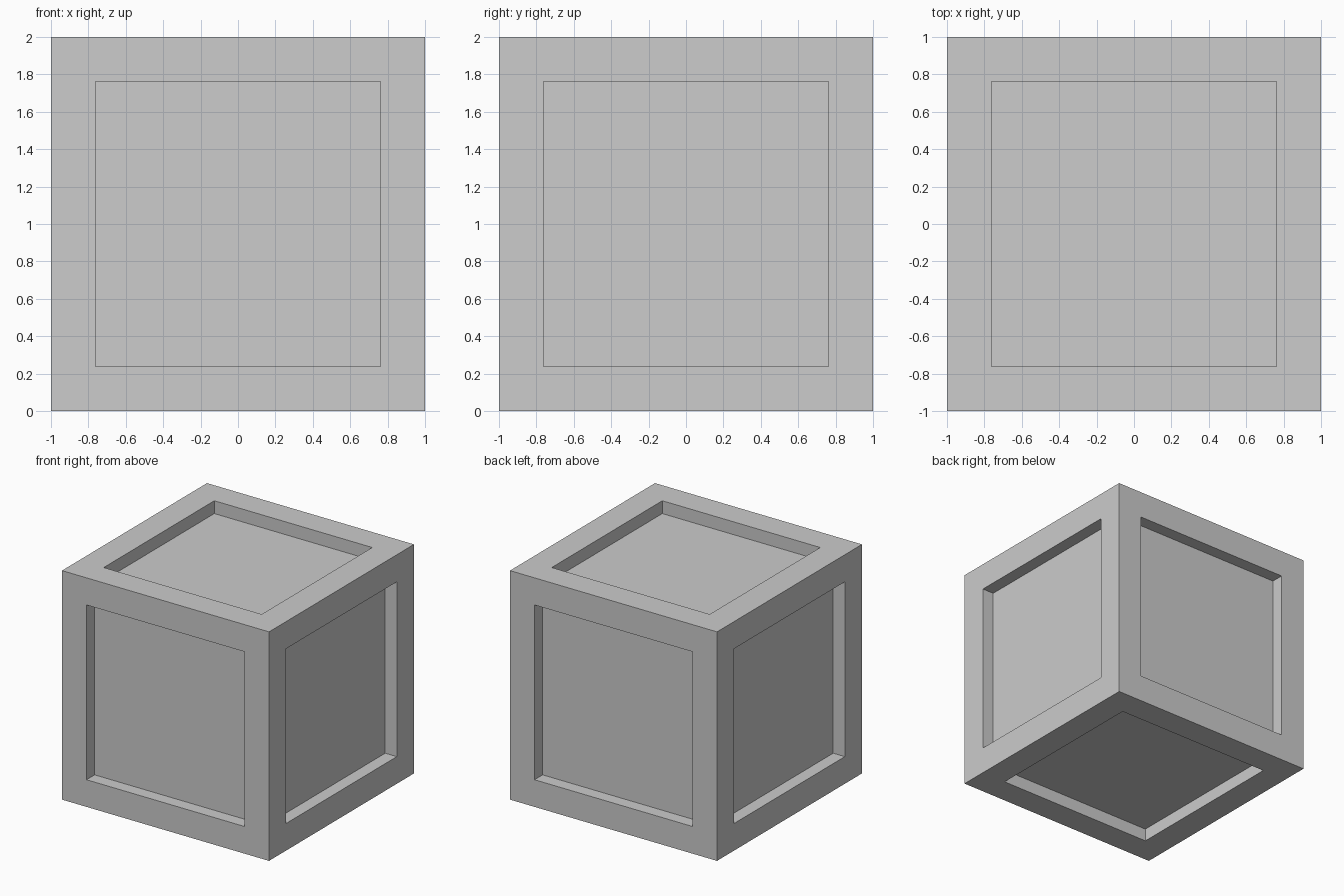
import bpy
import bmesh

SIZE = 2.0
BORDER = 0.237   # width of the frame around each panel
DEPTH = 0.112    # how far each panel is sunk

cube = bpy.data.objects.get("Cube")
if cube:
    bpy.data.objects.remove(cube, do_unlink=True)

# Plain grey material
grey = bpy.data.materials.new("plain_grey")
grey.use_nodes = True
colour = (0.604, 0.604, 0.604, 1)
grey.diffuse_color = colour
grey.node_tree.nodes["Principled BSDF"].inputs["Base Color"].default_value = colour

# Crate body: a cube with a square frame inset on every side
bm = bmesh.new()
bmesh.ops.create_cube(bm, size=SIZE)
bmesh.ops.translate(bm, verts=bm.verts, vec=(0, 0, SIZE / 2))
panels = list(bm.faces)
bmesh.ops.inset_individual(bm, faces=panels, thickness=BORDER, use_even_offset=True)

# Sunken panels with straight walls
for panel in panels:
    inward = -panel.normal.copy() * DEPTH
    sunk = bmesh.ops.extrude_discrete_faces(bm, faces=[panel])["faces"][0]
    bmesh.ops.translate(bm, verts=sunk.verts, vec=inward)

bmesh.ops.recalc_face_normals(bm, faces=bm.faces)
mesh = bpy.data.meshes.new("crate")
bm.to_mesh(mesh)
bm.free()
mesh.materials.append(grey)
crate = bpy.data.objects.new("crate", mesh)
bpy.context.collection.objects.link(crate)
